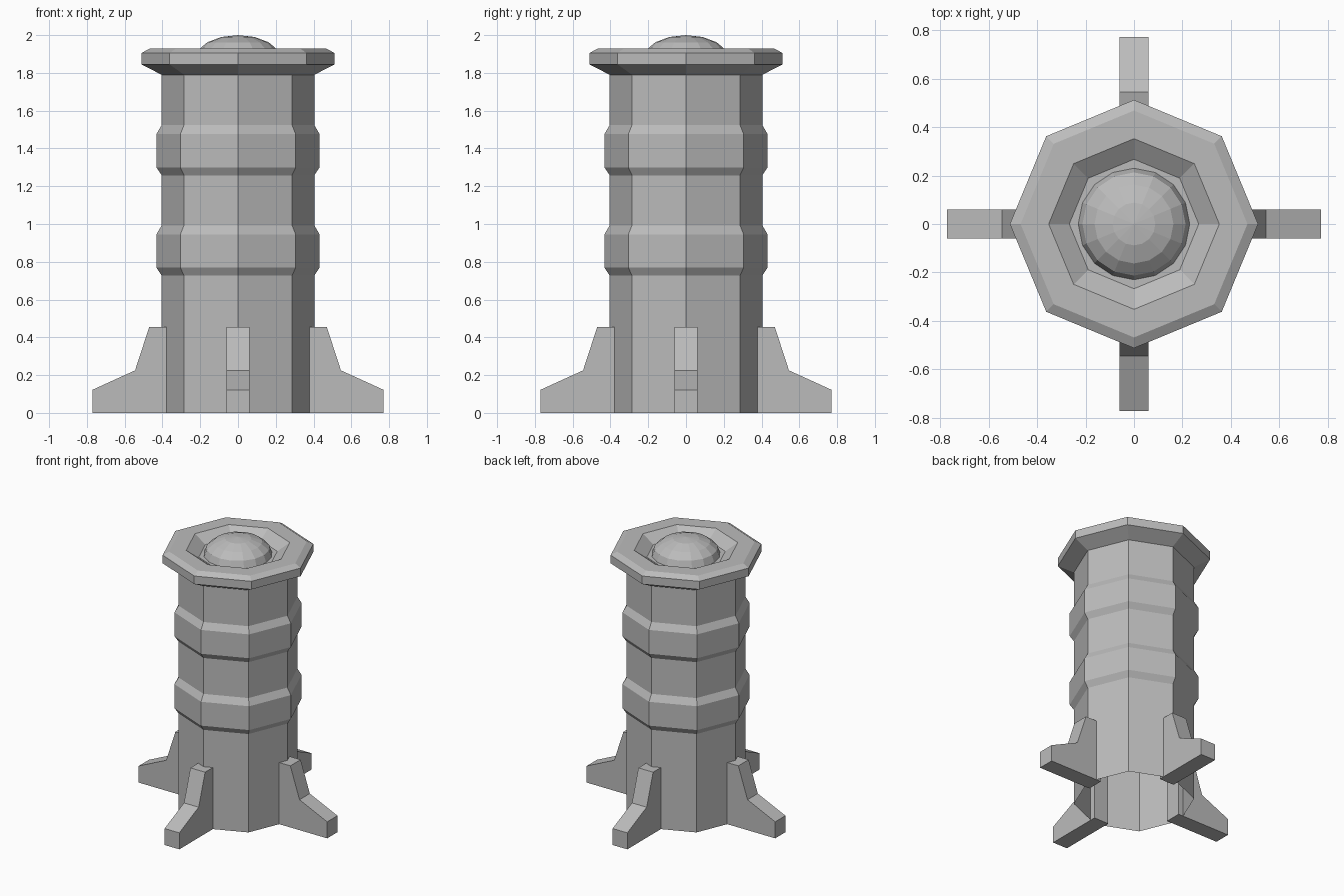
import bpy, bmesh, math
from mathutils import Matrix

cube = bpy.data.objects.get("Cube")
if cube:
    bpy.data.objects.remove(cube, do_unlink=True)

grey = bpy.data.materials.new("plain grey")
grey.use_nodes = True
colour = (0.5, 0.5, 0.5, 1)
grey.diffuse_color = colour
grey.node_tree.nodes["Principled BSDF"].inputs["Base Color"].default_value = colour


def add_object(name, bm):
    mesh = bpy.data.meshes.new(name)
    bm.to_mesh(mesh)
    bm.free()
    mesh.materials.append(grey)
    obj = bpy.data.objects.new(name, mesh)
    bpy.context.collection.objects.link(obj)
    return obj


def lathe(name, profile, sides, cap_end=False):
    """Turn a (radius, height) profile, listed bottom to top, around z."""
    bm = bmesh.new()
    rings = []
    for r, z in profile:
        rings.append([bm.verts.new((r * math.cos(a), r * math.sin(a), z))
                      for a in (math.tau * i / sides for i in range(sides))])
    for low, high in zip(rings, rings[1:]):
        for i in range(sides):
            j = (i + 1) % sides
            bm.faces.new((low[i], low[j], high[j], high[i]))
    if cap_end:
        bm.faces.new(rings[-1])
    return add_object(name, bm)


# Octagonal column, open below, with two raised bands, a flared rim and a dished top
BODY, BAND, RIM = 0.404, 0.432, 0.512
profile = [(BODY, 0)]
for base in (0.727, 1.258):
    profile += [(BODY, base), (BAND, base + 0.042),
                (BAND, base + 0.218), (BODY, base + 0.266)]
profile += [(BODY, 1.79), (RIM, 1.845), (RIM, 1.905), (0.468, 1.928),
            (0.352, 1.928), (0.267, 1.87)]
lathe("column", profile, 8, cap_end=True)

# Faceted dome on the dished top
bm = bmesh.new()
bmesh.ops.create_uvsphere(bm, u_segments=16, v_segments=8, radius=0.23)
lower = [v for v in bm.verts if v.co.z < -0.01]
bmesh.ops.delete(bm, geom=lower, context='VERTS')
bmesh.ops.scale(bm, vec=(1, 1, 0.13 / 0.23), verts=bm.verts)
bmesh.ops.translate(bm, vec=(0, 0, 1.87), verts=bm.verts)
add_object("dome", bm)

# Four stabilising feet
foot_outline = [(0.34, 0), (0.771, 0), (0.771, 0.122), (0.545, 0.225),
                (0.47, 0.455), (0.34, 0.455)]
for turn, side in enumerate(("left", "back", "right", "front")):
    bm = bmesh.new()
    face = bm.faces.new([bm.verts.new((x, 0.06, z)) for x, z in foot_outline])
    out = bmesh.ops.extrude_face_region(bm, geom=[face])
    moved = [g for g in out["geom"] if isinstance(g, bmesh.types.BMVert)]
    bmesh.ops.translate(bm, vec=(0, -0.12, 0), verts=moved)
    bmesh.ops.recalc_face_normals(bm, faces=bm.faces)
    bmesh.ops.rotate(bm, cent=(0, 0, 0), verts=bm.verts,
                     matrix=Matrix.Rotation(turn * math.pi / 2, 3, 'Z'))
    add_object(side + "_foot", bm)
